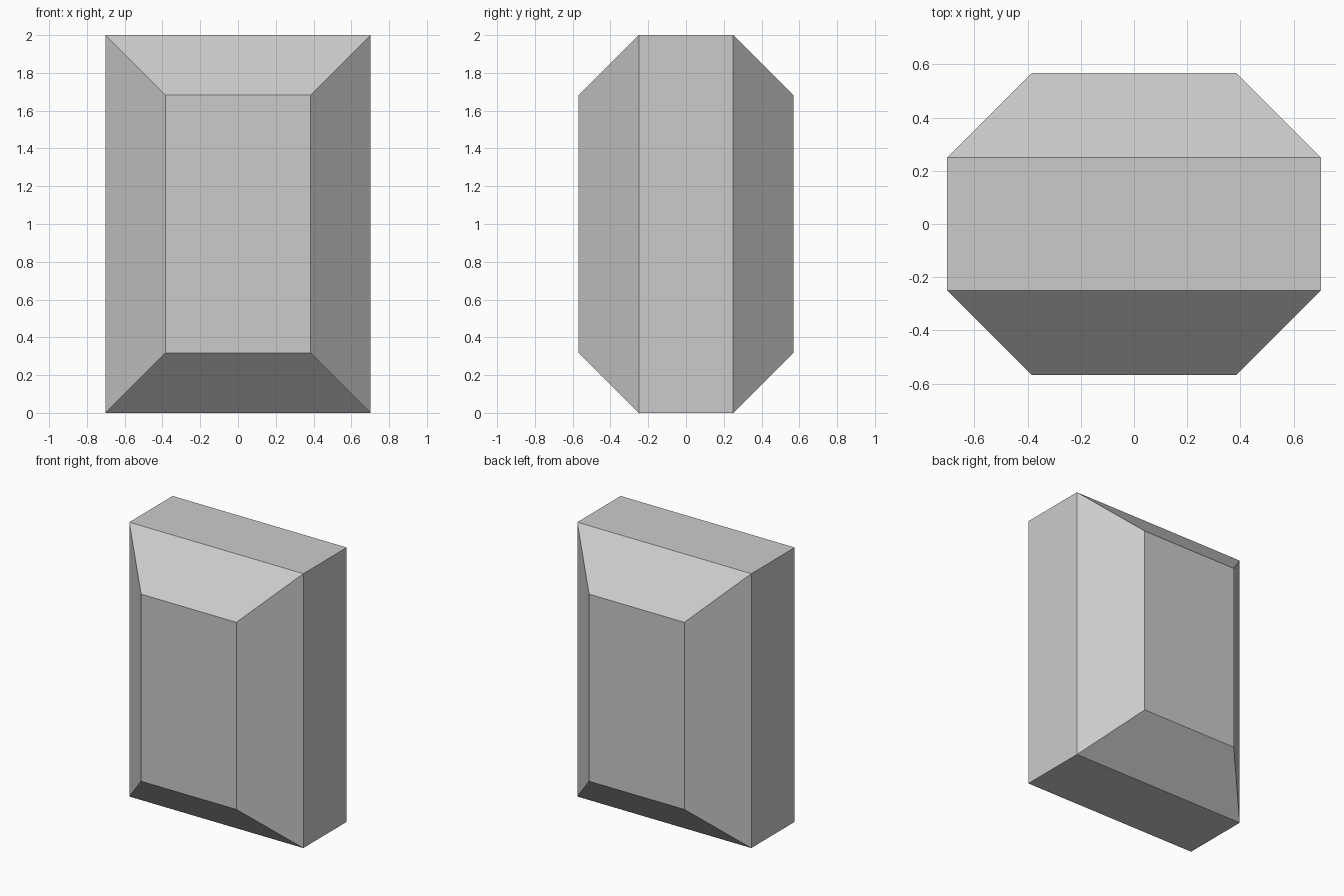
import bpy
import bmesh
from mathutils import Matrix

if "Cube" in bpy.data.objects:
    bpy.data.objects.remove(bpy.data.objects["Cube"])

WIDTH, DEPTH, HEIGHT = 1.404, 0.5, 2.0
BEVEL = 0.318  # inset and rise of the sloped faces (45 degrees)

# Upright slab standing on the ground
bm = bmesh.new()
bmesh.ops.create_cube(
    bm, size=1.0,
    matrix=Matrix.Translation((0, 0, HEIGHT / 2)) @ Matrix.Diagonal((WIDTH, DEPTH, HEIGHT, 1)))
bm.normal_update()

# Raised chamfered panels on front and back
panels = [f for f in bm.faces if abs(f.normal.y) > 0.9]
bmesh.ops.inset_individual(bm, faces=panels, thickness=BEVEL, depth=BEVEL,
                           use_even_offset=True)
bmesh.ops.recalc_face_normals(bm, faces=bm.faces[:])

mesh = bpy.data.meshes.new("chamfered_block")
bm.to_mesh(mesh)
bm.free()
block = bpy.data.objects.new("chamfered_block", mesh)
bpy.context.collection.objects.link(block)
